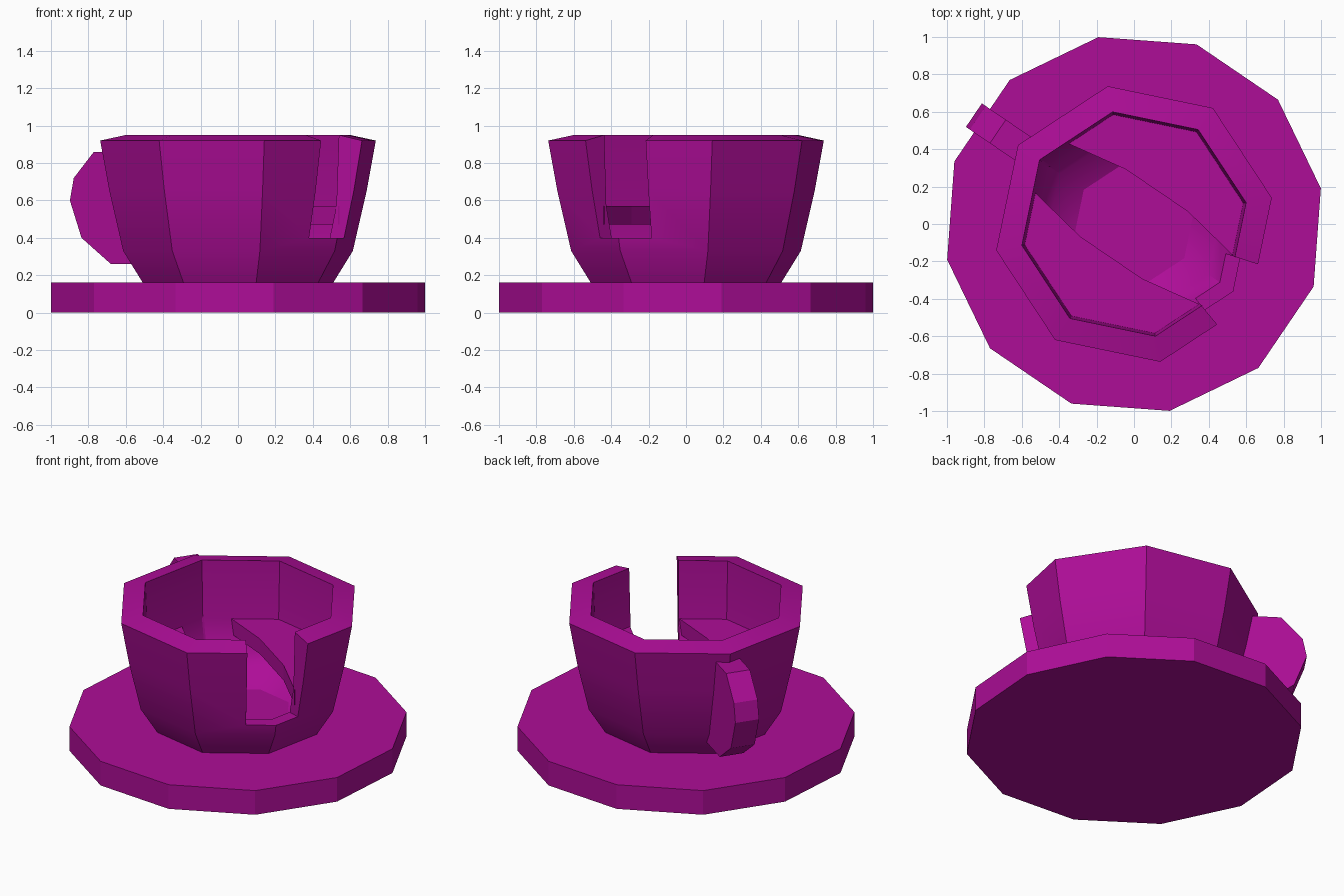
import bpy, bmesh
from math import cos, sin, pi, radians, tan
from mathutils import Matrix

if "Cube" in bpy.data.objects:
    bpy.data.objects.remove(bpy.data.objects["Cube"])

PHASE = radians(10.8)             # shared rotation of the round parts
DOOR = PHASE - radians(45)        # doorway direction, handle is opposite
mat = bpy.data.materials.new("magenta")
mat.diffuse_color = (0.42, 0.004, 0.31, 1)
mat.use_nodes = True
mat.node_tree.nodes["Principled BSDF"].inputs["Base Color"].default_value = mat.diffuse_color


def finish(name, bm, turn=0.0):
    bmesh.ops.rotate(bm, verts=bm.verts, matrix=Matrix.Rotation(turn, 3, 'Z'))
    bmesh.ops.recalc_face_normals(bm, faces=bm.faces)
    me = bpy.data.meshes.new(name)
    bm.to_mesh(me)
    bm.free()
    me.materials.append(mat)
    ob = bpy.data.objects.new(name, me)
    bpy.context.collection.objects.link(ob)
    return ob


def lathe(name, profile, sides):
    """Revolve (radius, z) points and cap both ends."""
    bm = bmesh.new()
    rings = [[bm.verts.new((r * cos(2 * pi * i / sides), r * sin(2 * pi * i / sides), z))
              for i in range(sides)] for r, z in profile]
    for a, b in zip(rings, rings[1:]):
        for i in range(sides):
            j = (i + 1) % sides
            bm.faces.new((a[i], a[j], b[j], b[i]))
    bm.faces.new(rings[0])
    bm.faces.new(rings[-1])
    return finish(name, bm, PHASE)


def prism(name, points, offset, turn):
    """Extrude a closed outline of 3D points."""
    bm = bmesh.new()
    face = bm.faces.new([bm.verts.new(p) for p in points])
    ext = bmesh.ops.extrude_face_region(bm, geom=[face], use_keep_orig=True)
    moved = [g for g in ext["geom"] if isinstance(g, bmesh.types.BMVert)]
    bmesh.ops.translate(bm, verts=moved, vec=offset)
    return finish(name, bm, turn)


# Saucer
lathe("saucer", [(1.017, 0), (1.017, 0.16)], 12)

# Cup: outer wall, sloped rim, inner wall, floor
cup = lathe("cup", [(0.515, 0.155), (0.625, 0.33), (0.70, 0.65), (0.75, 0.92),
                    (0.61, 0.95), (0.595, 0.57), (0.555, 0.40), (0.48, 0.31),
                    (0.325, 0.22)], 8)

# Doorway cut through the wall
t = tan(radians(16.2))
cutter = prism("doorway_cutter", [(0.3, -0.3 * t, 0.4), (1, -t, 0.4), (1, t, 0.4), (0.3, 0.3 * t, 0.4)],
               (0, 0, 1), DOOR)
cutter.hide_render = True
mod = cup.modifiers.new("doorway", 'BOOLEAN')
mod.operation = 'DIFFERENCE'
mod.solver = 'EXACT'
mod.object = cutter
bpy.context.view_layer.objects.active = cup
cup.select_set(True)
bpy.ops.object.modifier_apply(modifier=mod.name)
bpy.ops.object.shade_smooth_by_angle(angle=radians(29))
bpy.data.objects.remove(cutter)

# Benches either side of the doorway
for side, label in ((1, "right"), (-1, "left")):
    arc = [(0.62 * cos(radians(a)), 0.62 * sin(radians(a))) for a in (45, 90, 135)]
    outline = [(-0.55, 0.155), (-0.2, 0.217), (0.2, 0.217), (0.55, 0.155)] + arc
    prism("bench_" + label, [(u, side * v, 0.47) for u, v in outline], (0, 0, 0.10), DOOR)

# Handle: solid curved slab at the back
outline = [(0.66, 0.86), (0.88, 0.86), (1.01, 0.72), (1.035, 0.6),
           (0.96, 0.40), (0.77, 0.26), (0.52, 0.26)]
prism("handle", [(u, -0.076, z) for u, z in outline], (0, 0.152, 0), DOOR + pi)
